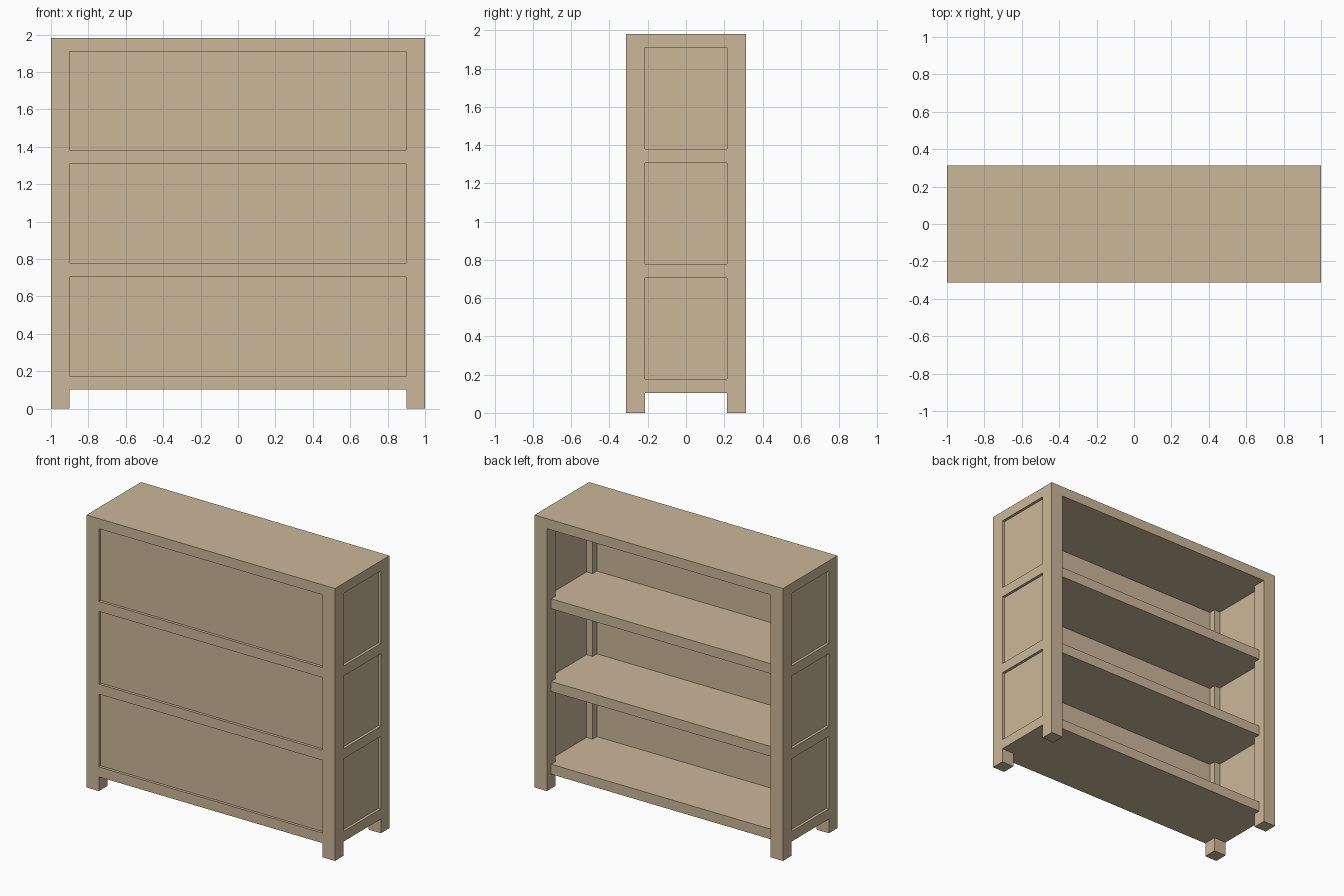
import bpy, bmesh

if "Cube" in bpy.data.objects:
    bpy.data.objects.remove(bpy.data.objects["Cube"])

HX, HY = 1.0, 0.313        # half width, half depth
POST = 0.099               # square post size
SLAB, PITCH, Z0 = 0.073, 0.602, 0.103
TOP = Z0 + 3 * PITCH + SLAB
IX, IY = HX - POST, HY - POST
OUT, INN = 0.02, 0.05      # panel inset: outer face, inner face

wood = bpy.data.materials.new("pale_wood")
wood.diffuse_color = (0.6, 0.474, 0.32, 1)
wood.use_nodes = True
wood.node_tree.nodes["Principled BSDF"].inputs["Base Color"].default_value = wood.diffuse_color


def prism(name, outline, z0, z1):
    """Extrude a counter-clockwise plan outline from z0 to z1."""
    bm = bmesh.new()
    face = bm.faces.new([bm.verts.new((x, y, z0)) for x, y in outline])
    ext = bmesh.ops.extrude_face_region(bm, geom=[face], use_keep_orig=True)
    top = [v for v in ext["geom"] if isinstance(v, bmesh.types.BMVert)]
    bmesh.ops.translate(bm, verts=top, vec=(0, 0, z1 - z0))
    bmesh.ops.recalc_face_normals(bm, faces=bm.faces)
    mesh = bpy.data.meshes.new(name)
    bm.to_mesh(mesh)
    bm.free()
    mesh.materials.append(wood)
    obj = bpy.data.objects.new(name, mesh)
    bpy.context.collection.objects.link(obj)
    return obj


def box(name, x0, x1, y0, y1, z0, z1):
    xa, xb = sorted((x0, x1))
    ya, yb = sorted((y0, y1))
    return prism(name, [(xa, ya), (xb, ya), (xb, yb), (xa, yb)], z0, z1)


# Top board, flush with all four sides
box("top_board", -HX, HX, -HY, HY, TOP - SLAB, TOP)

# Corner posts running down to the feet
for sx, side in ((-1, "left"), (1, "right")):
    for sy, end in ((-1, "front"), (1, "rear")):
        box(f"{end}_{side}_post", sx * IX, sx * HX, sy * IY, sy * HY, 0, TOP - SLAB)

# Shelves with their front and side rails, notched round the posts;
# the open rear edge is set back from the post faces
RY = HY - INN
half = [(IX, -HY), (IX, -IY), (HX, -IY), (HX, IY), (IX, IY), (IX, RY)]
outline = half + [(-x, y) for x, y in reversed(half)]
for i in range(3):
    z = Z0 + i * PITCH
    prism(f"shelf_{i + 1}", outline, z, z + SLAB)
    # Recessed panels closing the front and both sides of each bay
    lo, hi = z + SLAB, z + PITCH
    box(f"front_panel_{i + 1}", -IX, IX, -HY + OUT, -HY + INN, lo, hi)
    for sx, side in ((-1, "left"), (1, "right")):
        box(f"{side}_panel_{i + 1}", sx * (HX - INN), sx * (HX - OUT), -IY, IY, lo, hi)
